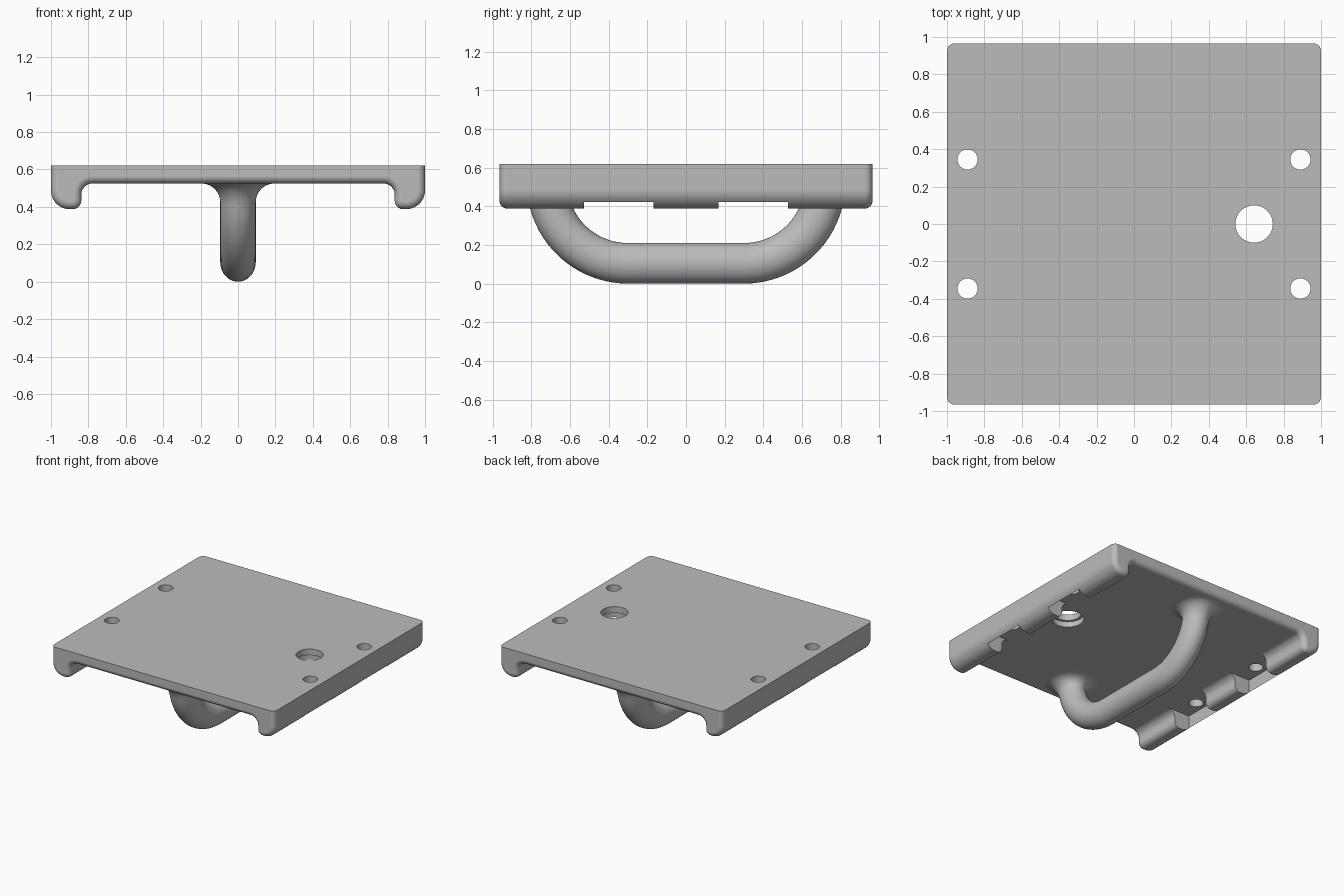
import bpy, bmesh
from math import sin, cos, pi, radians, asin
from mathutils import Vector

cube = bpy.data.objects.get("Cube")
if cube:
    bpy.data.objects.remove(cube, do_unlink=True)

gray = bpy.data.materials.new("plain gray")
gray.use_nodes = True
color = (0.5, 0.5, 0.5, 1)
gray.diffuse_color = color
gray.node_tree.nodes["Principled BSDF"].inputs["Base Color"].default_value = color

TOP, UNDER, RAIL = 0.62, 0.525, 0.388
HALF_Y = 0.965


def make_object(name, bm):
    bmesh.ops.recalc_face_normals(bm, faces=bm.faces[:])
    mesh = bpy.data.meshes.new(name)
    bm.to_mesh(mesh)
    bm.free()
    mesh.materials.append(gray)
    obj = bpy.data.objects.new(name, mesh)
    bpy.context.collection.objects.link(obj)
    return obj


def activate(obj):
    bpy.ops.object.select_all(action='DESELECT')
    obj.select_set(True)
    bpy.context.view_layer.objects.active = obj


def arc(cx, cz, r, start, end, steps):
    return [(cx + r * cos(radians(start + (end - start) * i / steps)),
             cz + r * sin(radians(start + (end - start) * i / steps)))
            for i in range(steps + 1)]


def cut(target, cutter):
    mod = target.modifiers.new("cut", 'BOOLEAN')
    mod.operation, mod.solver, mod.object = 'DIFFERENCE', 'EXACT', cutter
    activate(target)
    bpy.ops.object.modifier_apply(modifier=mod.name)
    bpy.data.objects.remove(cutter, do_unlink=True)


def cylinder(x, y, r, z0, z1):
    bm = bmesh.new()
    bmesh.ops.create_cone(bm, cap_ends=True, segments=48, radius1=r, radius2=r, depth=z1 - z0)
    bmesh.ops.translate(bm, verts=bm.verts[:], vec=(x, y, (z0 + z1) / 2))
    return make_object("hole_cutter", bm)


def box(x, y, z, sx, sy, sz):
    bm = bmesh.new()
    bmesh.ops.create_cube(bm, size=1)
    bmesh.ops.scale(bm, verts=bm.verts[:], vec=(sx, sy, sz))
    bmesh.ops.translate(bm, verts=bm.verts[:], vec=(x, y, z))
    return make_object("pocket_cutter", bm)


# Plate with two side rails: half profile, mirrored and extruded along y
half = [(1, TOP)]
half += arc(0.9, RAIL + 0.1, 0.1, 0, -90, 10)
half += arc(0.883, RAIL + 0.045, 0.045, -90, -180, 6)
half += arc(0.838 - 0.06, UNDER - 0.06, 0.06, 0, 90, 8)
profile = half + [(-x, z) for x, z in reversed(half)]
bm = bmesh.new()
front = bm.faces.new([bm.verts.new((x, -HALF_Y, z)) for x, z in profile])
ext = bmesh.ops.extrude_face_region(bm, geom=[front])
bmesh.ops.translate(bm, vec=(0, 2 * HALF_Y, 0),
                    verts=[v for v in ext["geom"] if isinstance(v, bmesh.types.BMVert)])
bmesh.ops.recalc_face_normals(bm, faces=bm.faces[:])
# Round both ends, leaving the top edge crisp
ends = [e for e in bm.edges
        if abs(e.verts[0].co.y - e.verts[1].co.y) < 1e-4
        and not all(v.co.z > TOP - 1e-4 for v in e.verts)]
bmesh.ops.bevel(bm, geom=ends, offset=0.04, segments=6, profile=0.5,
                affect='EDGES', clamp_overlap=False)
plate = make_object("plate", bm)

# Pockets inside the rails, with a bolt hole in each
for sx in (-1, 1):
    for sy in (-1, 1):
        z0, z1 = 0.3, UNDER
        cut(plate, box(sx * 0.875, sy * 0.348, (z0 + z1) / 2, 0.2, 0.36, z1 - z0))
        cut(plate, cylinder(sx * 0.89, sy * 0.345, 0.054, 0.3, 0.8))

# Large stepped hole, wider from below
cut(plate, cylinder(0.642, 0, 0.1, 0.3, 0.8))
cut(plate, cylinder(0.642, 0, 0.12, 0.3, 0.57))

# Handle: elliptical section swept round a U path, with flared feet
BEND, BEND_Y, FLARE, SIDES = 0.42, 0.3, 0.1, 40
stations = [(0.0, 0.0)]  # bend angle below horizontal, extra radius
for i in range(10, -1, -1):
    a = pi / 2 * i / 10
    drop = FLARE * (1 - sin(a))
    stations.append((asin(drop / BEND), FLARE * (1 - cos(a))))
first = stations[-1][0]
for i in range(1, 17):
    stations.append((first + (pi / 2 - first) * i / 16, 0.0))
stations = stations[1:]

bm = bmesh.new()


def ring(side, angle, extra, lift=0):
    centre = Vector((0, side * (BEND_Y + BEND * cos(angle)), UNDER - BEND * sin(angle) + lift))
    out = Vector((0, side * cos(angle), -sin(angle)))
    return [bm.verts.new(centre + out * (0.105 + extra) * cos(t)
                         + Vector(((0.095 + extra) * sin(t), 0, 0)))
            for t in (2 * pi * k / SIDES for k in range(SIDES))]


foot = stations[0]
rings = [ring(1, *foot, lift=0.02)]
rings += [ring(1, *s) for s in stations]
rings += [ring(-1, *s) for s in reversed(stations)]
rings.append(ring(-1, *foot, lift=0.02))
for a, b in zip(rings, rings[1:]):
    for k in range(SIDES):
        n = (k + 1) % SIDES
        bm.faces.new((a[k], a[n], b[n], b[k]))
bm.faces.new(rings[0])
bm.faces.new(rings[-1])
handle = make_object("handle", bm)

# Smooth rounds, crisp edges, flat faces
for obj in (plate, handle):
    activate(obj)
    bpy.ops.object.shade_smooth_by_angle(angle=radians(32))
    mod = obj.modifiers.new("weighted normals", 'WEIGHTED_NORMAL')
    mod.keep_sharp = True
